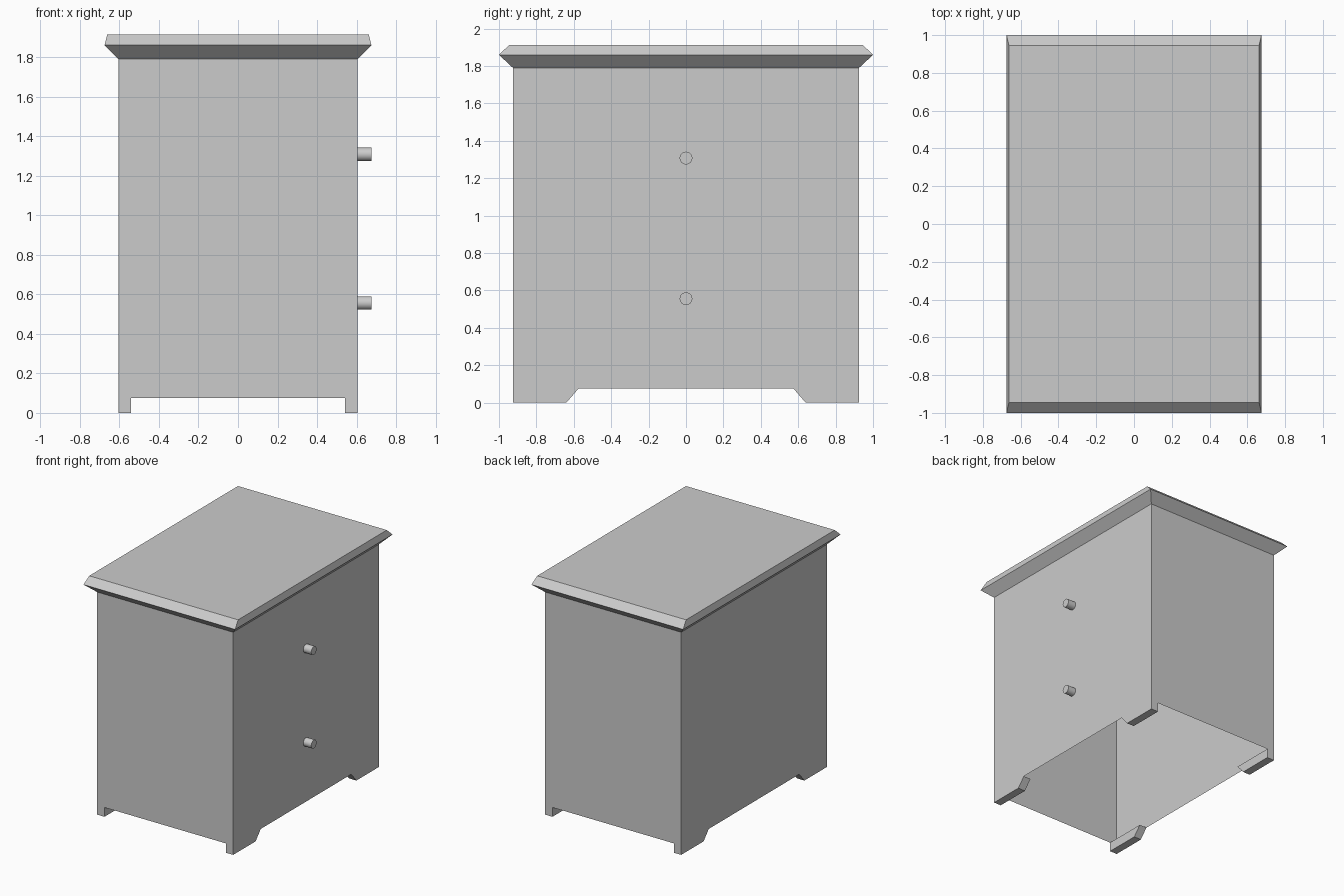
import bpy
import bmesh
from math import pi
from mathutils import Matrix, Vector

if "Cube" in bpy.data.objects:
    bpy.data.objects.remove(bpy.data.objects["Cube"], do_unlink=True)

# One plain grey for the whole cabinet
grey = bpy.data.materials.new("plain_grey")
grey.use_nodes = True
colour = (0.6, 0.6, 0.6, 1)
grey.diffuse_color = colour
grey.node_tree.nodes["Principled BSDF"].inputs["Base Color"].default_value = colour

HALF_X, HALF_Y = 0.605, 0.925
FOOT_HEIGHT = 0.075


def add_object(name, bm):
    mesh = bpy.data.meshes.new(name)
    bm.to_mesh(mesh)
    bm.free()
    mesh.materials.append(grey)
    obj = bpy.data.objects.new(name, mesh)
    bpy.context.collection.objects.link(obj)
    return obj


def rectangular_shell(name, levels, capped):
    """Stack rectangles (half x, half y, z) into a shell, open at the bottom."""
    bm = bmesh.new()
    rings = [[bm.verts.new((sx * hx, sy * hy, z))
              for sx, sy in ((-1, -1), (1, -1), (1, 1), (-1, 1))]
             for hx, hy, z in levels]
    for low, high in zip(rings, rings[1:]):
        for i in range(4):
            j = (i + 1) % 4
            bm.faces.new((low[i], low[j], high[j], high[i]))
    if capped:
        bm.faces.new(rings[-1])
    return add_object(name, bm)


# Thin hollow carcass, open underneath
rectangular_shell("cabinet_body", [(HALF_X, HALF_Y, FOOT_HEIGHT),
                                   (HALF_X, HALF_Y, 1.79)], False)

# Overhanging top with a flared underside and bevelled rim
rectangular_shell("cabinet_top", [(HALF_X, HALF_Y, 1.79),
                                  (0.675, 1.0, 1.86),
                                  (0.662, 0.945, 1.913)], True)

# Bracket feet, one solid block at each corner
profile = [(HALF_Y, 0), (HALF_Y, FOOT_HEIGHT), (0.575, FOOT_HEIGHT), (0.64, 0)]
for x_name, sx in (("left", 1), ("right", -1)):
    for y_name, sy in (("front", -1), ("back", 1)):
        bm = bmesh.new()
        face = bm.faces.new([bm.verts.new((sx * HALF_X, sy * y, z))
                             for y, z in profile])
        extruded = bmesh.ops.extrude_face_region(bm, geom=[face], use_keep_orig=True)
        moved = [g for g in extruded["geom"] if isinstance(g, bmesh.types.BMVert)]
        bmesh.ops.translate(bm, verts=moved, vec=Vector((-sx * 0.065, 0, 0)))
        bmesh.ops.recalc_face_normals(bm, faces=bm.faces)
        add_object(f"{y_name}_{x_name}_foot", bm)

# Round drawer knobs
for name, z in (("upper_knob", 1.308), ("lower_knob", 0.556)):
    bm = bmesh.new()
    place = Matrix.Translation((0.638, 0, z)) @ Matrix.Rotation(pi / 2, 4, "Y")
    bmesh.ops.create_cone(bm, cap_ends=True, segments=24, radius1=0.034,
                          radius2=0.034, depth=0.074, matrix=place)
    knob = add_object(name, bm)
    bpy.ops.object.select_all(action="DESELECT")
    bpy.context.view_layer.objects.active = knob
    knob.select_set(True)
    bpy.ops.object.shade_smooth_by_angle(angle=pi / 6)
